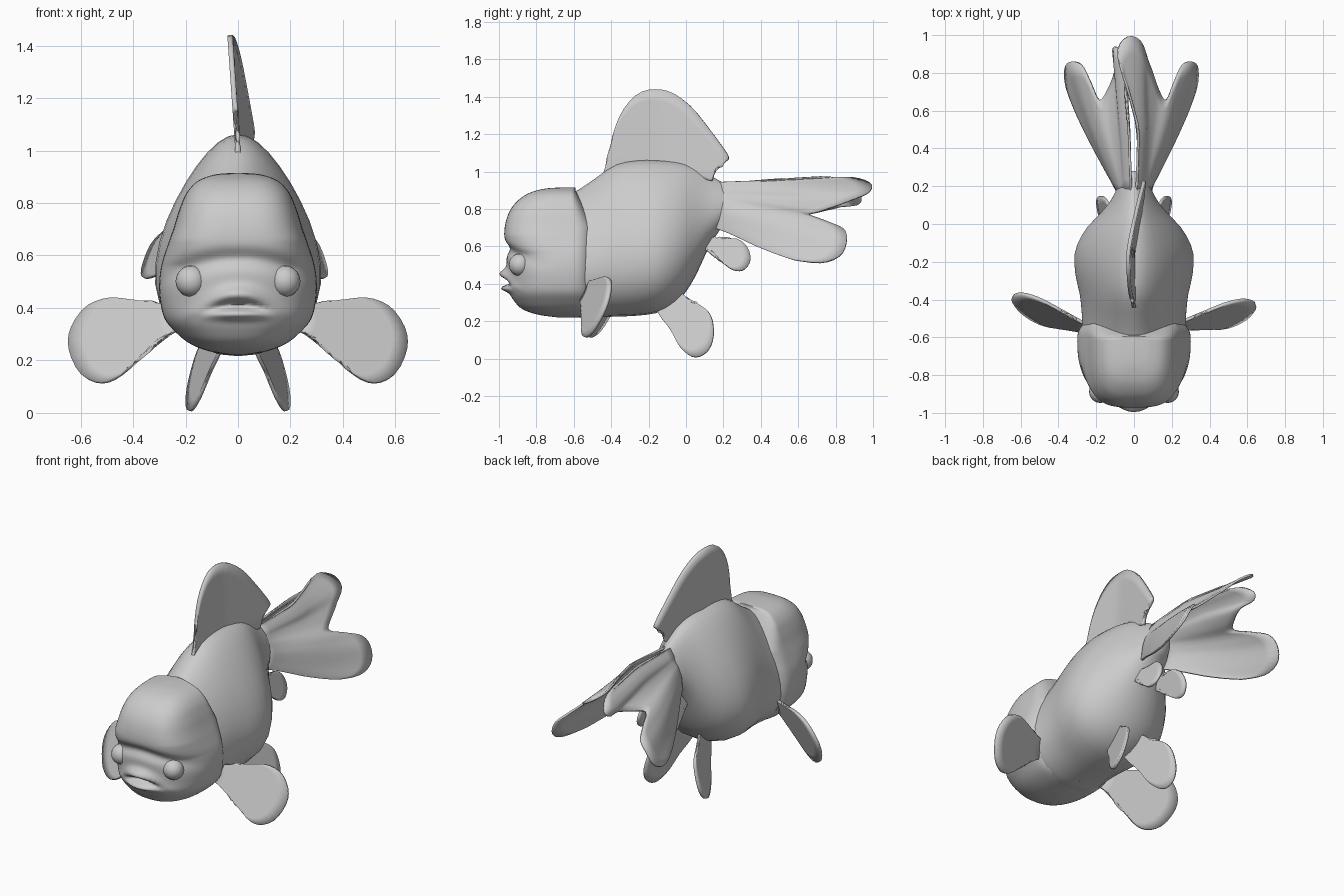
import bpy, math
from mathutils import Vector

cube = bpy.data.objects.get("Cube")
if cube:
    bpy.data.objects.remove(cube)

grey = bpy.data.materials.new("plain grey")
grey.use_nodes = True
grey.diffuse_color = (0.6, 0.6, 0.6, 1)
grey.node_tree.nodes["Principled BSDF"].inputs["Base Color"].default_value = (0.6, 0.6, 0.6, 1)


def make(name, verts, faces, angle):
    mesh = bpy.data.meshes.new(name)
    mesh.from_pydata(verts, [], faces)
    mesh.materials.append(grey)
    ob = bpy.data.objects.new(name, mesh)
    bpy.context.collection.objects.link(ob)
    bpy.ops.object.select_all(action='DESELECT')
    ob.select_set(True)
    bpy.context.view_layer.objects.active = ob
    bpy.ops.object.shade_smooth_by_angle(angle=math.radians(angle))
    return ob


def spline(points, t):
    """Point at t (0..1) on a smooth curve through evenly timed points."""
    s = t * (len(points) - 1)
    i = min(int(s), len(points) - 2)
    f = s - i
    p = [Vector(points[max(0, min(len(points) - 1, i + k))]) for k in (-1, 0, 1, 2)]
    return 0.5 * (2 * p[1] + (p[2] - p[0]) * f + (2 * p[0] - 5 * p[1] + 4 * p[2] - p[3]) * f * f
                  + (3 * p[1] - p[0] - 3 * p[2] + p[3]) * f ** 3)


def loft(name, sections, ring, steps, sides):
    """Skin closed rings made from smoothly interpolated section values."""
    verts, faces = [], []
    for i in range(steps):
        s = spline(sections, i / (steps - 1))
        verts += [ring(s, math.tau * j / sides) for j in range(sides)]
    for i in range(steps - 1):
        for j in range(sides):
            a, b = i * sides + j, i * sides + (j + 1) % sides
            faces.append((a, b, b + sides, a + sides))
    faces += [tuple(reversed(range(sides))), tuple(range((steps - 1) * sides, steps * sides))]
    make(name, verts, faces, 85)
    bpy.ops.object.mode_set(mode='EDIT')
    bpy.ops.mesh.select_all(action='SELECT')
    bpy.ops.mesh.normals_make_consistent(inside=False)
    bpy.ops.object.mode_set(mode='OBJECT')


def fin(name, root, edge, place, thick=0.014, rows=7, cols=28):
    """Sheet fanning from a root line to an outer edge, then thickened."""
    verts, faces = [], []
    for i in range(rows + 1):
        for j in range(cols + 1):
            p = spline(root, j / cols).lerp(spline(edge, j / cols), i / rows)
            verts.append(place(p))
    for i in range(rows):
        for j in range(cols):
            a = i * (cols + 1) + j
            faces.append((a, a + 1, a + cols + 2, a + cols + 1))
    ob = make(name, verts, faces, 35)
    mod = ob.modifiers.new("thickness", 'SOLIDIFY')
    mod.thickness = thick
    mod.offset = 0


def bump(value, centre, width):
    return math.exp(-((value - centre) / width) ** 2)


def clamp(value):
    return max(0, min(1, value))


# Body: pear-shaped rings along y (y, bottom, top, half width)
def body_ring(s, t):
    y, low, high, w = s
    c = math.cos(t)
    return (w * math.sin(t) * (1 - 0.36 * c), y, (low + high) / 2 + (high - low) / 2 * c)


loft("body", [(-.66, .27, .86, .24), (-.58, .22, .90, .26), (-.49, .22, .96, .262),
              (-.38, .225, 1.035, .272), (-.26, .23, 1.06, .296), (-.14, .25, 1.06, .296),
              (-.03, .32, 1.05, .245), (.05, .44, 1.025, .175), (.12, .59, .985, .12),
              (.19, .70, .945, .085), (.24, .74, .92, .06), (.28, .80, .89, .03)],
     body_ring, 26, 32)


# Head: rings up z (z, front y, half width), with pouting lips and a brow crease
def head_ring(s, t):
    z, front, w = s
    c, n = math.cos(t), math.sin(t)
    e, reach = (2.4 + .8 * clamp((z - .56) / .1), -.62 - front) if c > 0 else (2.8, .14)
    if c <= 0 and z > .7:
        reach *= max(.2, 1 - (z - .7) * 4)
    x = w * math.copysign(abs(n) ** (2 / e), n)
    y = -.62 - reach * math.copysign(abs(c) ** (2 / e), c)
    if c > 0:
        fade = math.exp(-(x / .105) ** 2)
        y -= fade * (.042 * bump(z, .376, .02)
                     + .045 * bump(z + 2.5 * x * x, .452, .03)
                     - .03 * bump(z + 1.8 * x * x, .412, .014))
        y += .026 * c * bump(z + .9 * x * x, .59, .035)
    return (x, y, z)


loft("head", [(.22, -.68, .02), (.235, -.79, .11), (.265, -.875, .185), (.31, -.92, .24),
              (.36, -.945, .28), (.43, -.95, .297), (.5, -.957, .3), (.57, -.965, .29),
              (.64, -.972, .268), (.71, -.968, .244), (.78, -.947, .222), (.84, -.905, .195),
              (.885, -.84, .152), (.908, -.76, .09), (.915, -.68, .02)],
     head_ring, 113, 80)

# Dorsal fin: stands on the back with a gentle sideways bend
fin("dorsal_fin", [(-.46, .94), (-.3, 1.0), (-.1, 1.0), (.14, .95)],
    [(-.42, 1.06), (-.385, 1.22), (-.33, 1.34), (-.25, 1.42), (-.16, 1.44), (-.07, 1.42),
     (.03, 1.345), (.12, 1.235), (.19, 1.14), (.228, 1.08), (.215, 1.055), (.16, 1.015)],
    lambda p: (.055 * max(0, p[0] + .15) / .35 - .07 * max(0, p[1] - 1), p[0], p[1]), .02)

for side, label in ((1, "left"), (-1, "right")):
    # Eyes
    bpy.ops.mesh.primitive_uv_sphere_add(segments=16, ring_count=10, radius=.06,
                                         location=(side * .178, -.888, .502))
    eye = bpy.context.object
    eye.name = label + "_eye"
    eye.data.materials.append(grey)
    bpy.ops.object.shade_smooth_by_angle(angle=math.radians(30))

    # Pectoral fin: outline in x and z, leaning back toward the top and tip
    sweep = .36 if side > 0 else .5
    fin(label + "_pectoral_fin", [(.24, .41), (.24, .31)],
        [(.34, .42), (.42, .432), (.5, .435), (.58, .40), (.635, .32), (.642, .24),
         (.6, .15), (.53, .115), (.46, .135), (.38, .205), (.3, .28)],
        lambda p: (side * p[0], -.53 + .4 * (p[1] - .28) + sweep * (p[0] - .36), p[1]), .018)

    # Pelvic fin: outline in y and z, splayed outward
    fin(label + "_pelvic_fin", [(-.17, .28), (-.03, .36)],
        [(-.13, .215), (-.08, .15), (-.03, .06), (.04, .008), (.11, .035), (.145, .11),
         (.14, .21), (.1, .27), (.03, .3)],
        lambda p: (side * (.11 + .25 * (.24 - p[1]) + .3 * p[0]), p[0], p[1]))

    # Anal fin: small paddle below the tail root
    fin(label + "_anal_fin", [(.07, .6), (.08, .66)],
        [(.14, .575), (.19, .52), (.25, .475), (.31, .475), (.345, .53), (.325, .6),
         (.27, .64), (.2, .635), (.14, .645)],
        lambda p: (side * (.06 + .25 * (.65 - p[1])), p[0], p[1]))

    # Tail half: forked fan; the left upper lobe is longer and leans over the right one
    lean, drop, stretch, flare = (2, 0, 1, .98) if side > 0 else (.3, .15, .93, 1.06)

    def tail_place(p):
        x, y, z = p
        rise = max(0, z - .82) * max(0, y - .5)
        bow = math.sin(math.pi * clamp((y - .2) / .65))
        upper = clamp((z - .78) / .1)
        x = side * flare * (x + .015 * bow * (1 - upper)) - lean * rise
        z -= .03 * bow * clamp((.75 - z) / .12) + drop * upper * max(0, y - .55)
        return (x, .2 + (y - .2) * (1 + (stretch - 1) * upper), z)

    fin(label + "_tail_fin",
        [(.012, .15, .94), (.04, .15, .90), (.06, .15, .85), (.07, .14, .79), (.06, .12, .71)],
        [(.035, .72, .972), (.03, .9, .965), (.07, .99, .93), (.095, .97, .885), (.09, .85, .835),
         (.12, .72, .79), (.16, .655, .77), (.21, .75, .735), (.26, .84, .695), (.31, .86, .64),
         (.34, .83, .56), (.33, .73, .53), (.27, .58, .555)],
        tail_place, .012, 9, 40)
